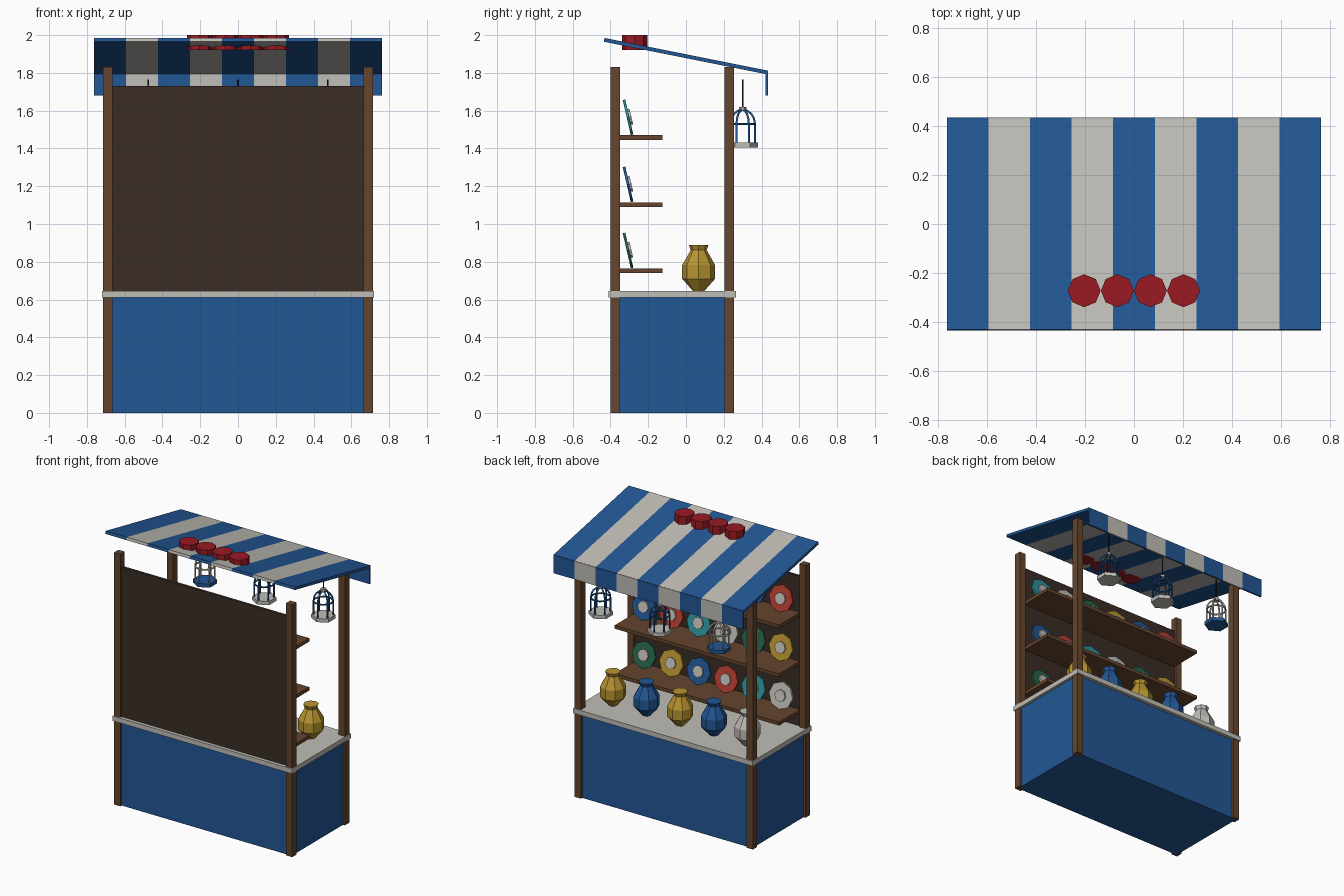
import bpy, bmesh
from math import radians, sin, cos, pi, atan2, hypot

if "Cube" in bpy.data.objects:
    bpy.data.objects.remove(bpy.data.objects["Cube"])

COLORS = {
    "blue": (.016, .095, .30), "white": (.53, .51, .47), "wood": (.13, .06, .027),
    "dark_wood": (.043, .026, .018), "red": (.32, .01, .017), "rust": (.45, .047, .033),
    "yellow": (.48, .30, .03), "teal": (.025, .28, .33), "green": (.02, .125, .064),
    "black": (.01, .01, .012),
}
MATS = {}
for key, rgb in COLORS.items():
    MATS[key] = bpy.data.materials.new(key)
    MATS[key].diffuse_color = (*rgb, 1)


def finish(name, color):
    ob = bpy.context.object
    ob.name = name
    ob.data.materials.append(MATS[color])
    return ob


def box(name, color, x0, x1, y0, y1, z0, z1, tilt=0):
    bpy.ops.mesh.primitive_cube_add(
        size=1, location=((x0 + x1) / 2, (y0 + y1) / 2, (z0 + z1) / 2),
        rotation=(tilt, 0, 0), scale=(x1 - x0, y1 - y0, z1 - z0))
    return finish(name, color)


def disc(name, color, loc, r, depth, sides=8, tilt=0):
    bpy.ops.mesh.primitive_cylinder_add(vertices=sides, radius=r, depth=depth,
                                        location=loc, rotation=(tilt, 0, 0))
    return finish(name, color)


def lathe(name, color, loc, profile, sides):
    bm = bmesh.new()
    rings = [[bm.verts.new((r * sin(2 * pi * k / sides), r * cos(2 * pi * k / sides), z))
              for k in range(sides)] for r, z in profile]
    for a, b in zip(rings, rings[1:]):
        for k in range(sides):
            j = (k + 1) % sides
            bm.faces.new((a[k], a[j], b[j], b[k]))
    bm.faces.new(rings[0])
    bm.faces.new(rings[-1])
    bmesh.ops.recalc_face_normals(bm, faces=bm.faces)
    me = bpy.data.meshes.new(name)
    bm.to_mesh(me)
    bm.free()
    ob = bpy.data.objects.new(name, me)
    ob.location = loc
    me.materials.append(MATS[color])
    bpy.context.collection.objects.link(ob)


def wires(name, color, paths, radius):
    cu = bpy.data.curves.new(name, 'CURVE')
    cu.dimensions = '3D'
    cu.bevel_depth = radius
    cu.bevel_resolution = 1
    cu.use_fill_caps = True
    for pts in paths:
        sp = cu.splines.new('POLY')
        sp.points.add(len(pts) - 1)
        for p, co in zip(sp.points, pts):
            p.co = (*co, 1)
    cu.materials.append(MATS[color])
    bpy.context.collection.objects.link(bpy.data.objects.new(name, cu))


# Counter, posts and back board
box("counter_body", "blue", -.70, .70, -.385, .24, 0, .61)
box("counter_top", "white", -.72, .72, -.41, .265, .61, .645)
for x in (-.69, .69):
    for y in (-.375, .23):
        box("post", "wood", x - .025, x + .025, y - .025, y + .025, 0, 1.83)
box("back_board", "dark_wood", -.67, .67, -.385, -.365, .64, 1.73)

# Shelves with leaning plates
SEQ = ["green", "yellow", "blue", "rust", "teal", "white"]
LEAN = radians(13)
for row, z in enumerate((.74, 1.09, 1.445)):
    box("shelf", "wood", -.66, .66, -.365, -.125, z, z + .025)
    for i in range(6):
        x, pz = .55 - .22 * i, z + .12
        disc("plate", SEQ[(i + 2 * row) % 6], (x, -.307, pz), .095, .014, 8, LEAN - pi / 2)
        disc("plate_centre", "white", (x, -.307 + .011 * cos(LEAN), pz + .011 * sin(LEAN)),
             .042, .014, 8, LEAN - pi / 2)

# Vases along the counter
VASE = [(.03, 0), (.087, .065), (.087, .138), (.042, .217), (.052, .243)]
for i, c in enumerate(["yellow", "blue", "yellow", "blue", "white"]):
    lathe("vase", c, (.54 - .27 * i, .067, .645), VASE, 8)

# Striped awning with hanging valance
Y0, Z0, Y1, Z1 = -.433, 1.975, .427, 1.803
slope, length = atan2(Z1 - Z0, Y1 - Y0), hypot(Z1 - Z0, Y1 - Y0)
ym, zm, w = (Y0 + Y1) / 2, (Z0 + Z1) / 2, 1.524 / 9
for i in range(9):
    x, c = -.762 + w * i, ("blue", "white")[i % 2]
    box("awning_stripe", c, x, x + w, ym - length / 2, ym + length / 2,
        zm - .01, zm + .01, slope)
    box("valance_strip", c, x, x + w, .422, .434, 1.68, 1.812)

# Red drums set through the awning
for i in range(4):
    disc("roof_drum", "red", (-.203 + .135 * i, -.272, 1.961), .067, .078, 8)

# Hanging cages
for x, bars, base in ((-.475, "white", "blue"), (0, "blue", "white"), (.475, "blue", "white")):
    y, r = .30, .065
    disc("cage_base", base, (x, y, 1.418), .08, .026, 6)
    paths = []
    for k in range(6):
        a = k * pi / 3
        prof = [(r, 1.43), (r, 1.53)] + [
            (r * cos(t), 1.53 + .075 * sin(t)) for t in (pi / 8, pi / 4, 3 * pi / 8, pi / 2)]
        paths.append([(x + q * sin(a), y + q * cos(a), z) for q, z in prof])
    wires("cage_bars", bars, paths, .006)
    bpy.ops.mesh.primitive_torus_add(location=(x, y, 1.53), major_radius=r, minor_radius=.006,
                                     major_segments=12, minor_segments=6)
    finish("cage_ring", bars)
    disc("cage_cap", "white", (x, y, 1.609), .02, .022, 6)
    wires("cage_wire", "black", [[(x, y, 1.61), (x, y, 1.765)]], .004)

for m in bpy.data.materials:
    if m.users and not m.is_grease_pencil:
        m.use_nodes = True
        m.node_tree.nodes["Principled BSDF"].inputs["Base Color"].default_value = m.diffuse_color
